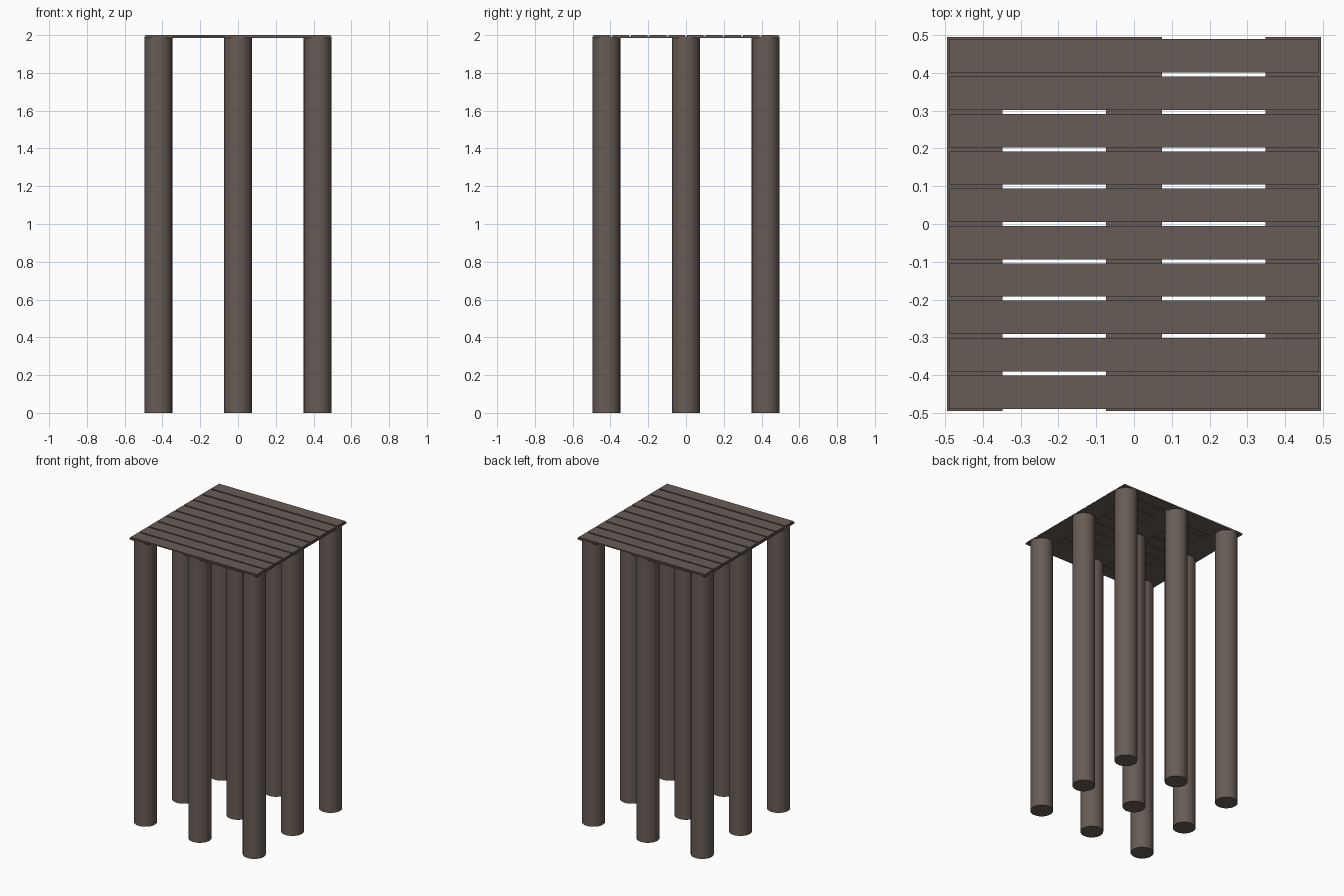
import bpy
import bmesh
from mathutils import Matrix

cube = bpy.data.objects.get("Cube")
if cube:
    bpy.data.objects.remove(cube, do_unlink=True)

HALF = 0.495          # outer edge of the frame
POST_R = 0.0735
SPACING = HALF - POST_R
RAIL_BOTTOM, RAIL_TOP, TOP = 1.984, 1.992, 2.0

wood = bpy.data.materials.new("weathered wood")
wood.use_nodes = True
colour = (0.135, 0.108, 0.092, 1)
wood.diffuse_color = colour
wood.node_tree.nodes["Principled BSDF"].inputs["Base Color"].default_value = colour


def finish(name, bm):
    mesh = bpy.data.meshes.new(name)
    bm.to_mesh(mesh)
    bm.free()
    mesh.materials.append(wood)
    obj = bpy.data.objects.new(name, mesh)
    bpy.context.collection.objects.link(obj)
    return obj


def box(name, x0, x1, y0, y1, z0, z1):
    bm = bmesh.new()
    centre = ((x0 + x1) / 2, (y0 + y1) / 2, (z0 + z1) / 2)
    size = (x1 - x0, y1 - y0, z1 - z0, 1)
    bmesh.ops.create_cube(bm, size=1, matrix=Matrix.Translation(centre) @ Matrix.Diagonal(size))
    return finish(name, bm)


def post(name, x, y):
    bm = bmesh.new()
    bmesh.ops.create_cone(bm, cap_ends=True, segments=32, radius1=POST_R, radius2=POST_R,
                          depth=RAIL_BOTTOM, matrix=Matrix.Translation((x, y, RAIL_BOTTOM / 2)))
    for face in bm.faces:
        face.smooth = len(face.verts) == 4
    for edge in bm.edges:
        edge.smooth = all(len(f.verts) == 4 for f in edge.link_faces)
    return finish(name, bm)


# Nine posts, with a flat rail along each row from front to back
for column, i in (("right", -1), ("middle", 0), ("left", 1)):
    x = i * SPACING
    for row, j in (("front", -1), ("centre", 0), ("back", 1)):
        post(f"post_{row}_{column}", x, j * SPACING)
    box(f"rail_{column}", x - POST_R, x + POST_R, -HALF, HALF, RAIL_BOTTOM, RAIL_TOP)

# Short cross rails joining two rows at opposite corners
gap = SPACING - POST_R
box("cross_rail_back", -gap, -POST_R, gap, HALF, RAIL_BOTTOM, RAIL_TOP)
box("cross_rail_front", POST_R, gap, -HALF, -gap, RAIL_BOTTOM, RAIL_TOP)

# Deck planks
PLANKS, WIDTH, DECK = 10, 0.0885, 0.489
pitch = (2 * DECK - WIDTH) / (PLANKS - 1)
for k in range(PLANKS):
    y = -DECK + k * pitch
    box(f"deck_plank_{k + 1}", -DECK, DECK, y, y + WIDTH, RAIL_TOP, TOP)
